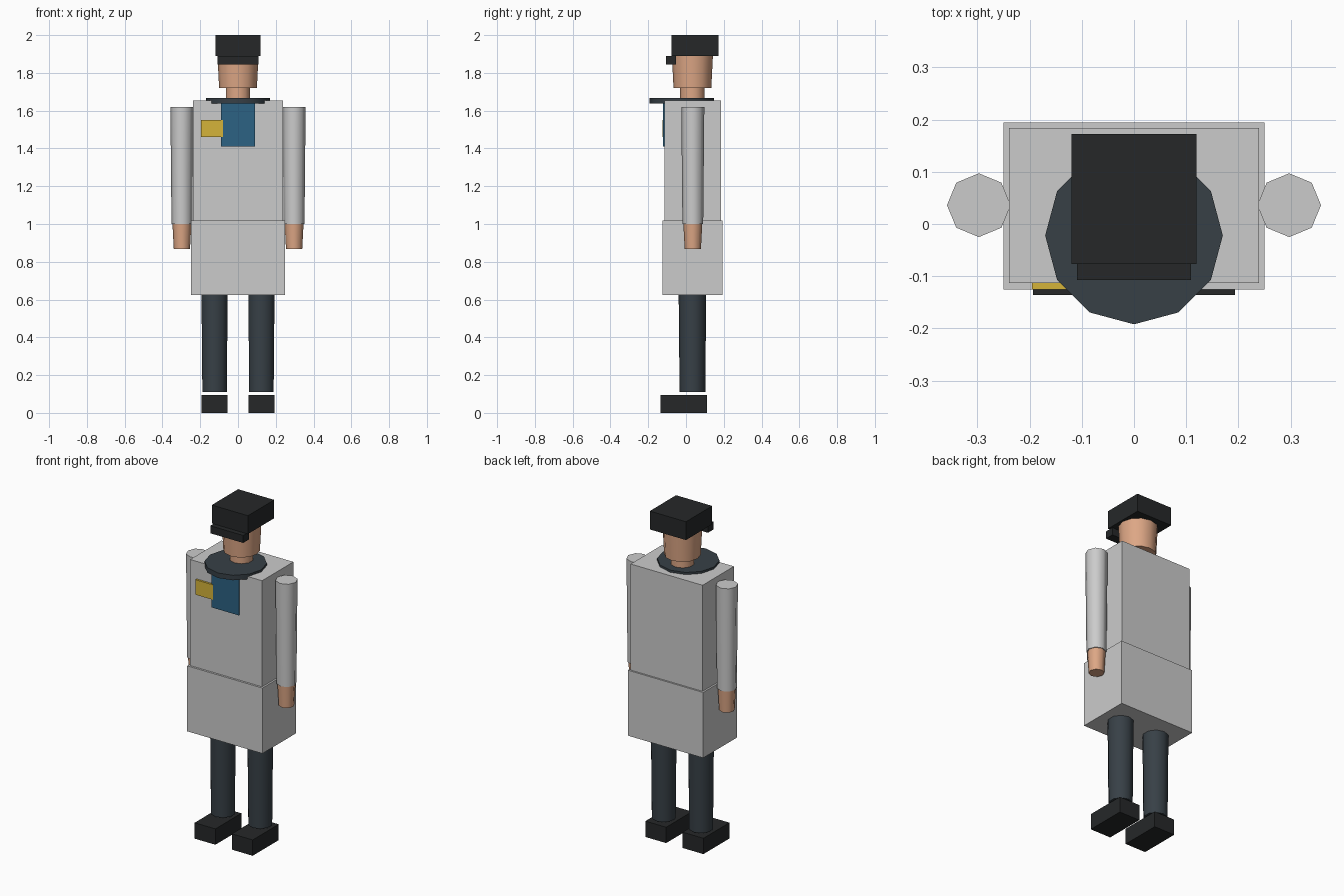
import bpy
from math import radians

if "Cube" in bpy.data.objects:
    bpy.data.objects.remove(bpy.data.objects["Cube"])


def material(name, r, g, b):
    # sRGB bytes to linear diffuse colour
    m = bpy.data.materials.new(name)
    m.diffuse_color = [(c / 255) ** 2.2 for c in (r, g, b)] + [1]
    m.use_nodes = True
    m.node_tree.nodes["Principled BSDF"].inputs["Base Color"].default_value = m.diffuse_color
    return m


SKIN = material("skin", 220, 165, 132)
DARK = material("dark_cloth", 58, 66, 72)
BLACK = material("black_leather", 42, 44, 45)
BLUE = material("blue_cloth", 48, 98, 130)
GOLD = material("gold", 212, 178, 60)


def finish(name, mat):
    ob = bpy.context.object
    ob.name = name
    if mat:
        ob.data.materials.append(mat)
    return ob


def box(name, x0, x1, y0, y1, z0, z1, mat=None):
    bpy.ops.mesh.primitive_cube_add(
        size=1, location=((x0 + x1) / 2, (y0 + y1) / 2, (z0 + z1) / 2))
    bpy.context.object.scale = (x1 - x0, y1 - y0, z1 - z0)
    bpy.ops.object.transform_apply(location=False, rotation=False, scale=True)
    return finish(name, mat)


def taper(name, x, y, z0, z1, r0, r1, sides, mat=None):
    bpy.ops.mesh.primitive_cone_add(
        vertices=sides, radius1=r0, radius2=r1, depth=z1 - z0,
        location=(x, y, (z0 + z1) / 2))
    bpy.ops.object.shade_smooth_by_angle(angle=radians(50))
    return finish(name, mat)


# Limbs, mirrored left and right
for side, s in (("right", -1), ("left", 1)):
    cx = 0.124 * s
    box(side + "_shoe", cx - 0.069, cx + 0.069, -0.136, 0.11, 0, 0.095, BLACK)
    taper(side + "_leg", cx, 0.034, 0.11, 0.64, 0.068, 0.073, 10, DARK)
    taper(side + "_sleeve", 0.297 * s, 0.036, 1.0, 1.62, 0.055, 0.061, 8)
    taper(side + "_hand", 0.297 * s, 0.036, 0.868, 1.0, 0.043, 0.05, 8, SKIN)

# Coat
box("coat_skirt", -0.25, 0.25, -0.125, 0.194, 0.625, 1.018)
box("coat_body", -0.239, 0.239, -0.113, 0.184, 1.018, 1.655)

# Shirt panel, badge and collar
box("shirt_panel", -0.09, 0.09, -0.121, -0.105, 1.41, 1.645, BLUE)
box("chest_badge", -0.195, -0.08, -0.125, -0.108, 1.46, 1.55, GOLD)
taper("collar", 0, -0.022, 1.638, 1.668, 0.17, 0.17, 12, DARK)

# Neck and head
taper("neck", 0, 0.033, 1.645, 1.72, 0.066, 0.066, 10, SKIN)
taper("head", 0, 0.034, 1.72, 1.9, 0.1, 0.109, 12, SKIN)

# Cap
box("cap", -0.12, 0.12, -0.077, 0.172, 1.89, 2.0, BLACK)
box("cap_peak", -0.109, 0.109, -0.107, -0.053, 1.845, 1.89, BLACK)
